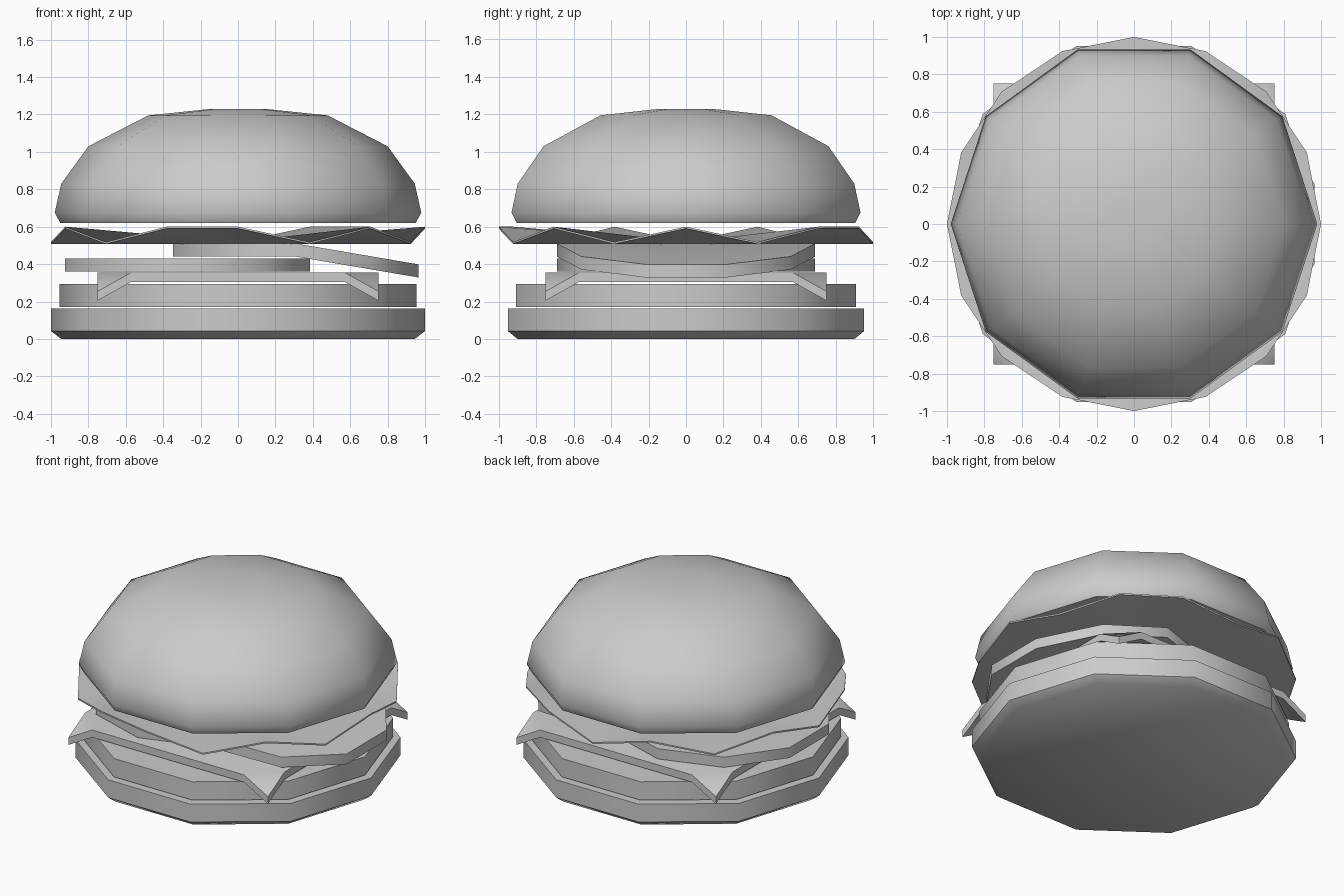
import bpy
from math import sin, cos, pi, radians

if "Cube" in bpy.data.objects:
    bpy.data.objects.remove(bpy.data.objects["Cube"])


def make(name, verts, faces, angle=40):
    mesh = bpy.data.meshes.new(name)
    mesh.from_pydata(verts, [], faces)
    mesh.update()
    ob = bpy.data.objects.new(name, mesh)
    bpy.context.collection.objects.link(ob)
    bpy.ops.object.select_all(action='DESELECT')
    ob.select_set(True)
    bpy.context.view_layer.objects.active = ob
    bpy.ops.object.shade_smooth_by_angle(angle=radians(angle))
    return ob


def ring(r, z, n=10, turn=0.0, cx=0.0):
    return [(cx + r * cos(2 * pi * i / n + turn), r * sin(2 * pi * i / n + turn), z)
            for i in range(n)]


def lathe(name, profile, n=10):
    verts = [v for r, z in profile for v in ring(r, z, n)]
    faces = [tuple(reversed(range(n)))]
    for k in range(len(profile) - 1):
        a, b = k * n, (k + 1) * n
        faces += [(a + i, a + (i + 1) % n, b + (i + 1) % n, b + i) for i in range(n)]
    faces.append(tuple(range(len(verts) - n, len(verts))))
    return make(name, verts, faces)


def slab(name, top, faces, outline, thick, angle=40):
    """Top surface given, first `outline` vertices form its rim; thickened downwards."""
    m = len(top)
    verts = top + [(x, y, z - thick) for x, y, z in top]
    under = [tuple(i + m for i in reversed(f)) for f in faces]
    rim = [(i, i + m, (i + 1) % outline + m, (i + 1) % outline) for i in range(outline)]
    return make(name, verts, list(faces) + under + rim, angle)


# Buns and patty
lathe("bottom_bun", [(0.945, 0), (1.0, 0.042), (1.0, 0.163)])
lathe("patty", [(0.955, 0.17), (0.955, 0.295)])
lathe("top_bun", [(0.95, 0.62), (0.98, 0.675), (0.945, 0.83), (0.80, 1.03),
                  (0.48, 1.195), (0.145, 1.23)])

# Square cheese slice with drooping corners
cheese = []
for k in range(4):
    c, s = round(cos(k * pi / 2)), round(sin(k * pi / 2))
    for x, y, z in ((0.75, 0.57, 0.355), (0.75, 0.75, 0.255), (0.57, 0.75, 0.355)):
        cheese.append((c * x - s * y, s * x + c * y, z))
slab("cheese", cheese, [(0, 2, 3, 5, 6, 8, 9, 11)]
     + [(i, i + 1, i + 2) for i in range(0, 12, 3)], 12, 0.05)

# Tomato slices: one flat, one folded down over its right half
turn = radians(18)
slab("tomato_left", ring(0.69, 0.43, 10, turn, -0.27), [tuple(range(10))], 10, 0.07)
folded = [(x, y, z - 0.17 * max(0, x - 0.31))
          for x, y, z in ring(0.69, 0.51, 10, turn, 0.31)]
slab("tomato_right", folded, [(2, 3, 4, 5, 6, 7), (7, 8, 9, 0, 1, 2)], 10, 0.07)

# Ruffled lettuce leaf fanned around a low centre
up = "1011010101011010"
leaf = [(x, y, 0.6 if up[i] == "1" else 0.518)
        for i, (x, y, z) in enumerate(ring(1.0, 0, 16))] + [(0, 0, 0.518)]
slab("lettuce", leaf, [(i, (i + 1) % 16, 16) for i in range(16)], 16, 0.01, 30)
